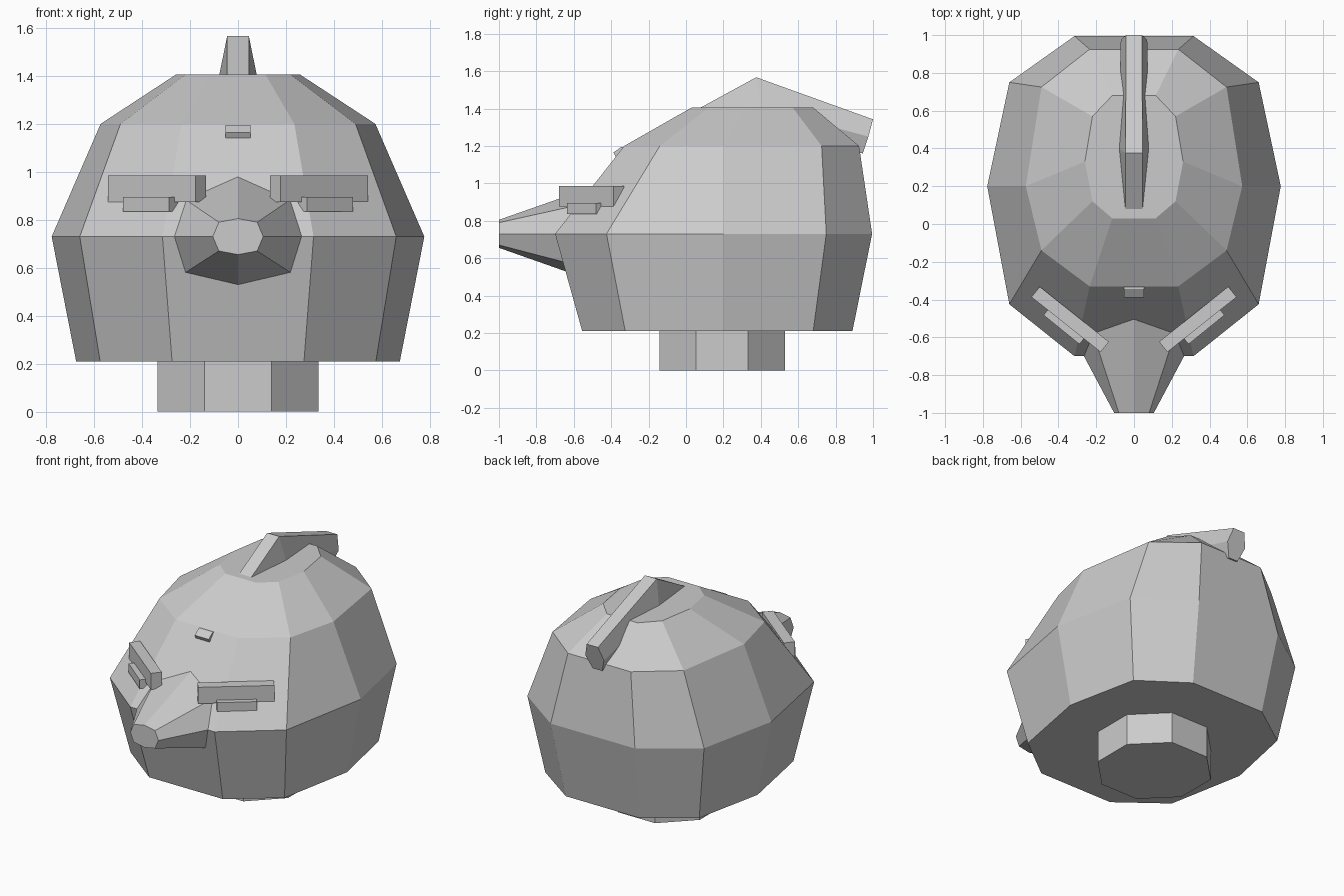
import bpy, bmesh, math
from mathutils import Matrix, Vector

if "Cube" in bpy.data.objects:
    bpy.data.objects.remove(bpy.data.objects["Cube"])


def finish(name, bm):
    bmesh.ops.recalc_face_normals(bm, faces=bm.faces)
    me = bpy.data.meshes.new(name)
    bm.to_mesh(me)
    bm.free()
    ob = bpy.data.objects.new(name, me)
    bpy.context.collection.objects.link(ob)
    return ob


def loft(name, rings):
    bm = bmesh.new()
    loops = [[bm.verts.new(p) for p in r] for r in rings]
    n = len(loops[0])
    for a, b in zip(loops, loops[1:]):
        for i in range(n):
            j = (i + 1) % n
            bm.faces.new((a[i], a[j], b[j], b[i]))
    bm.faces.new(loops[0])
    bm.faces.new(loops[-1])
    return finish(name, bm)


def box(name, size, loc, angle=0.0):
    bm = bmesh.new()
    m = Matrix.Translation(loc) @ Matrix.Rotation(angle, 4, 'Z') @ Matrix.Diagonal((*size, 1))
    bmesh.ops.create_cube(bm, size=1, matrix=m)
    return finish(name, bm)


# Head: stacked ten-sided rings, each given by its right half from front to back
def head_ring(z, half):
    return [(x, y, z) for x, y in half] + [(-x, y, z) for x, y in reversed(half)]


loft("head", [
    head_ring(0.21, [(0.275, -0.555), (0.575, -0.325), (0.675, 0.2), (0.575, 0.68), (0.275, 0.89)]),
    head_ring(0.73, [(0.315, -0.70), (0.66, -0.425), (0.777, 0.2), (0.66, 0.75), (0.315, 0.995)]),
    head_ring(1.20, [(0.235, -0.33), (0.49, -0.14), (0.573, 0.2), (0.49, 0.725), (0.235, 0.925)]),
    head_ring(1.405, [(0.115, 0.03), (0.22, 0.12), (0.26, 0.33), (0.22, 0.57), (0.115, 0.68)]),
])

# Neck: octagonal stub
loft("neck", [[(0.335 / math.cos(math.pi / 8) * math.cos((i + 0.5) * math.pi / 4),
                0.193 + 0.335 / math.cos(math.pi / 8) * math.sin((i + 0.5) * math.pi / 4), z)
               for i in range(8)] for z in (0, 0.25)])


# Snout: eight-sided taper running slightly into the head
def mirror_ring(pts):
    return pts + [(-x, y, z) for x, y, z in reversed(pts[1:-1])]


tip = mirror_ring([(0, -1, 0.805), (0.08, -1, 0.79), (0.105, -1, 0.73), (0.08, -1, 0.67), (0, -1, 0.655)])
root = mirror_ring([(0, -0.50, 0.98), (0.22, -0.57, 0.885), (0.265, -0.70, 0.73),
                    (0.22, -0.655, 0.58), (0, -0.645, 0.53)])
root = [Vector(t).lerp(Vector(r), 1.06) for t, r in zip(tip, root)]
loft("snout", [tip, root])

# Brows and the smaller lids below them
for side, s in (("right", 1), ("left", -1)):
    box("brow_" + side, (0.468, 0.07, 0.11), (s * 0.338, -0.505, 0.93), s * math.radians(38.5))
    box("lid_" + side, (0.245, 0.06, 0.06), (s * 0.365, -0.536, 0.865), s * math.radians(39))

# Forehead stud
loft("forehead_stud", [[(x, -0.32, 1.195), (x, -0.345, 1.195), (x, -0.388, 1.165),
                        (x, -0.375, 1.14), (x, -0.31, 1.14)] for x in (-0.052, 0.052)])


# Crest: six-sided sections from front to back
def crest_section(top, mid, low):
    half = [(w, y, z) for w, y, z in (top, mid, low)]
    return half + [(-x, y, z) for x, y, z in reversed(half)]


loft("crest", [
    crest_section((0.045, 0.06, 1.395), (0.05, 0.075, 1.38), (0.045, 0.09, 1.30)),
    crest_section((0.045, 0.375, 1.567), (0.078, 0.40, 1.405), (0.045, 0.40, 1.28)),
    crest_section((0.042, 1.0, 1.342), (0.07, 0.975, 1.25), (0.035, 0.945, 1.16)),
])
